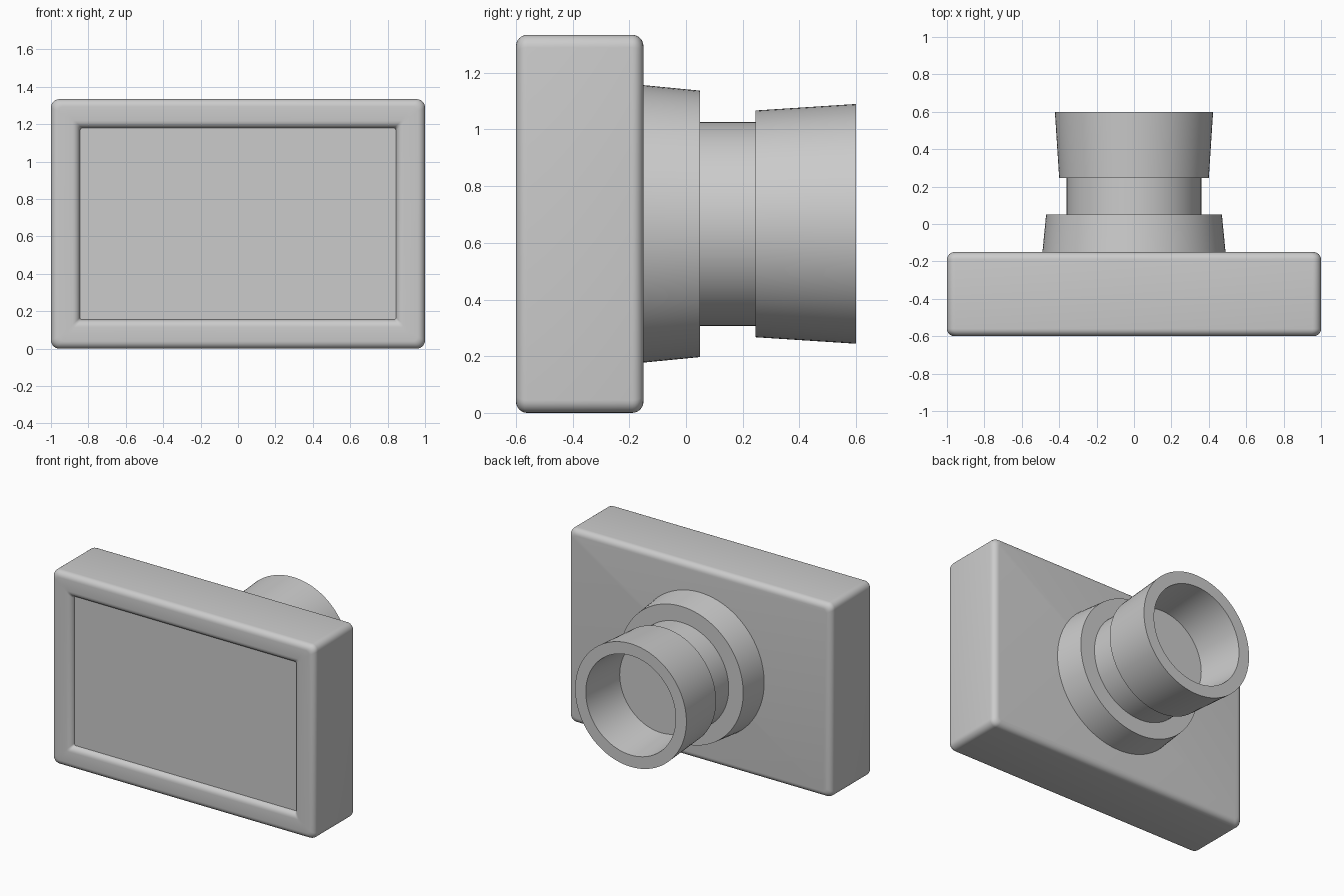
import bpy, bmesh
from math import sin, cos, pi, radians

if "Cube" in bpy.data.objects:
    bpy.data.objects.remove(bpy.data.objects["Cube"])

ZC = 0.667   # height of the lens axis and body centre


def skin(name, rings, cap_start=False, cap_end=False):
    """Join rings of (x, y, z) points, ordered front to back, into one shell."""
    bm = bmesh.new()
    loops = [[bm.verts.new(p) for p in ring] for ring in rings]
    n = len(loops[0])
    for a, b in zip(loops, loops[1:]):
        for i in range(n):
            j = (i + 1) % n
            bm.faces.new((a[i], b[i], b[j], a[j]))
    if cap_start:
        bm.faces.new(loops[0])
    if cap_end:
        bm.faces.new(loops[-1][::-1])
    mesh = bpy.data.meshes.new(name)
    bm.to_mesh(mesh)
    bm.free()
    mesh.shade_smooth()
    mesh.set_sharp_from_angle(angle=radians(30))
    obj = bpy.data.objects.new(name, mesh)
    bpy.context.collection.objects.link(obj)
    return obj


def rounded_rect(inset, y, r, seg=6):
    w, h = 1.0 - inset - r, ZC - inset - r
    pts = []
    for k, (sx, sz) in enumerate([(1, 1), (-1, 1), (-1, -1), (1, -1)]):
        for s in range(seg + 1):
            a = (k + s / seg) * pi / 2
            pts.append((sx * w + r * cos(a), y, ZC + sz * h + r * sin(a)))
    return pts


def circle(r, y, n=96):
    return [(r * cos(2 * pi * i / n), y, ZC + r * sin(2 * pi * i / n))
            for i in range(n)]


def quarter(c_in, c_y, r, start, seg=6):
    """Quarter arc of (inset, y) points."""
    return [(c_in + r * cos(start - pi / 2 * s / seg),
             c_y + r * sin(start - pi / 2 * s / seg)) for s in range(seg + 1)]


# Body: recessed screen, rounded frame, rounded back edge
R = 0.04
profile = [(0.155, -0.57)]
profile += quarter(0.115, -0.56, R, 0)
profile += quarter(R, -0.6 + R, R, -pi / 2)
profile += quarter(R, -0.15 - R, R, pi)
skin("camera_body", [rounded_rect(i, y, max(0.012, 0.04 - i * 0.3) if i > R
                                  else 0.045 - i * 0.5) for i, y in profile],
     cap_end=True)

# Flat screen at the bottom of the recess
skin("screen", [rounded_rect(0.155, -0.57, 0.012)], cap_start=True)

# Lens: tapered mount, narrow neck, flared hollow hood
skin("lens_mount", [circle(*p) for p in [(0.49, -0.155), (0.47, 0.05), (0.36, 0.05)]])
skin("lens_neck", [circle(*p) for p in [(0.36, 0.05), (0.36, 0.245)]])
skin("lens_hood", [circle(*p) for p in [(0.36, 0.245), (0.40, 0.245), (0.423, 0.6),
                                        (0.342, 0.6), (0.315, 0.27)]], cap_end=True)
